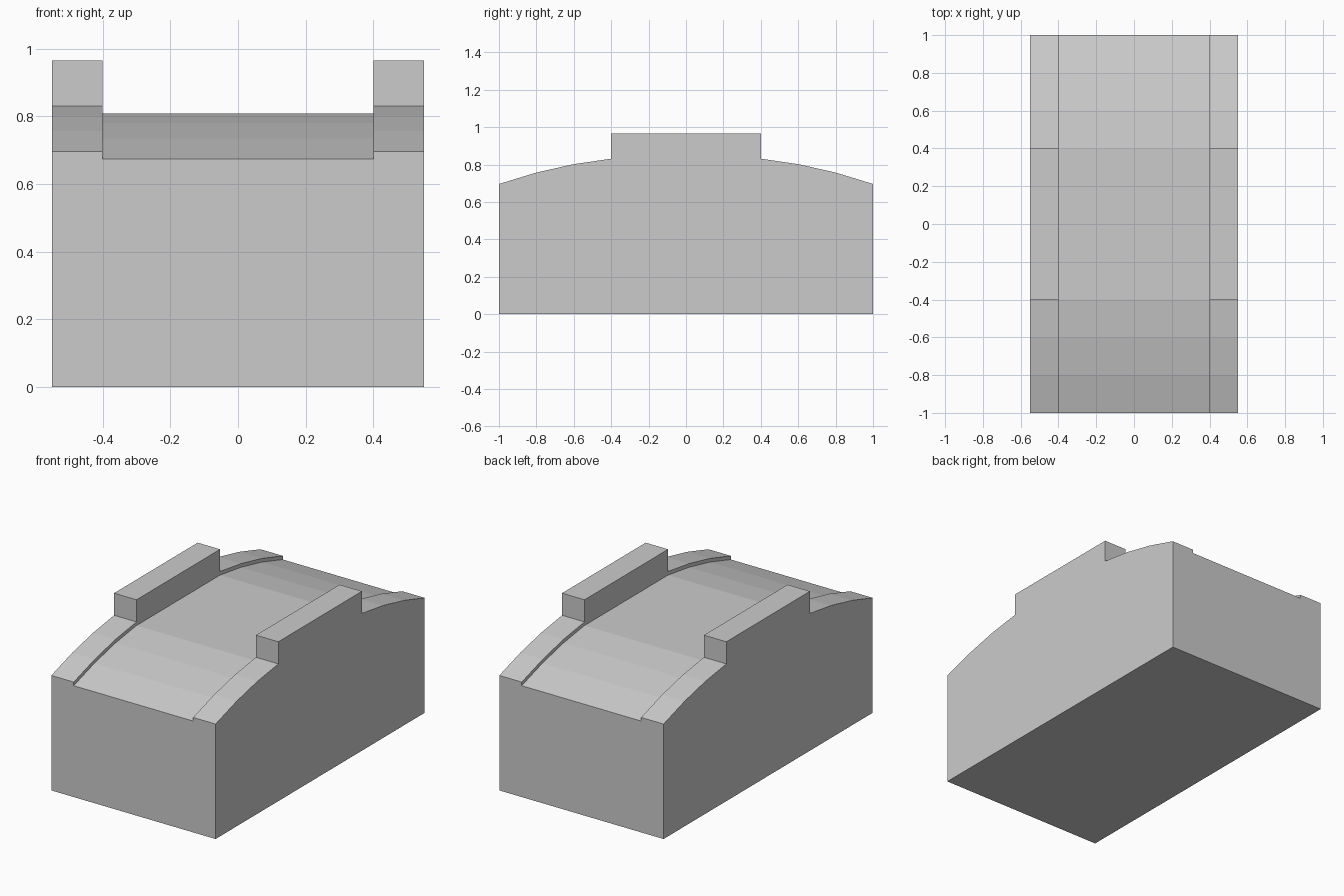
import bpy
import bmesh

default = bpy.data.objects.get("Cube")
if default:
    bpy.data.objects.remove(default, do_unlink=True)

stone = bpy.data.materials.new("plain grey")
stone.use_nodes = True
colour = (0.6, 0.6, 0.6, 1)
stone.diffuse_color = colour
stone.node_tree.nodes["Principled BSDF"].inputs["Base Color"].default_value = colour

HALF_WIDTH, DECK_HALF, DECK_DROP = 0.55, 0.4, 0.022
# Arched top, from the end of the span towards the middle
ARCH = [(1.0, 0.696), (0.8, 0.757), (0.6, 0.802), (0.4, 0.831)]


def extrude_profile(name, half, x0, x1):
    """Mirror a half outline of (y, z) points and extrude it along x."""
    outline = half + [(-y, z) for y, z in reversed(half)]
    bm = bmesh.new()
    face = bm.faces.new([bm.verts.new((x0, y, z)) for y, z in outline])
    side = bmesh.ops.extrude_face_region(bm, geom=[face])["geom"]
    moved = [v for v in side if isinstance(v, bmesh.types.BMVert)]
    bmesh.ops.translate(bm, vec=(x1 - x0, 0, 0), verts=moved)
    bmesh.ops.recalc_face_normals(bm, faces=bm.faces)
    mesh = bpy.data.meshes.new(name)
    bm.to_mesh(mesh)
    bm.free()
    mesh.materials.append(stone)
    obj = bpy.data.objects.new(name, mesh)
    bpy.context.collection.objects.link(obj)


# Sunken roadway between the two raised sides
deck = [(1.0, 0)] + [(y, z - DECK_DROP) for y, z in ARCH]
extrude_profile("deck", deck, -DECK_HALF, DECK_HALF)

# Raised sides, each with a parapet block over the middle
wall = [(1.0, 0)] + ARCH + [(0.4, 0.965)]
extrude_profile("left_wall", wall, DECK_HALF, HALF_WIDTH)
extrude_profile("right_wall", wall, -HALF_WIDTH, -DECK_HALF)
